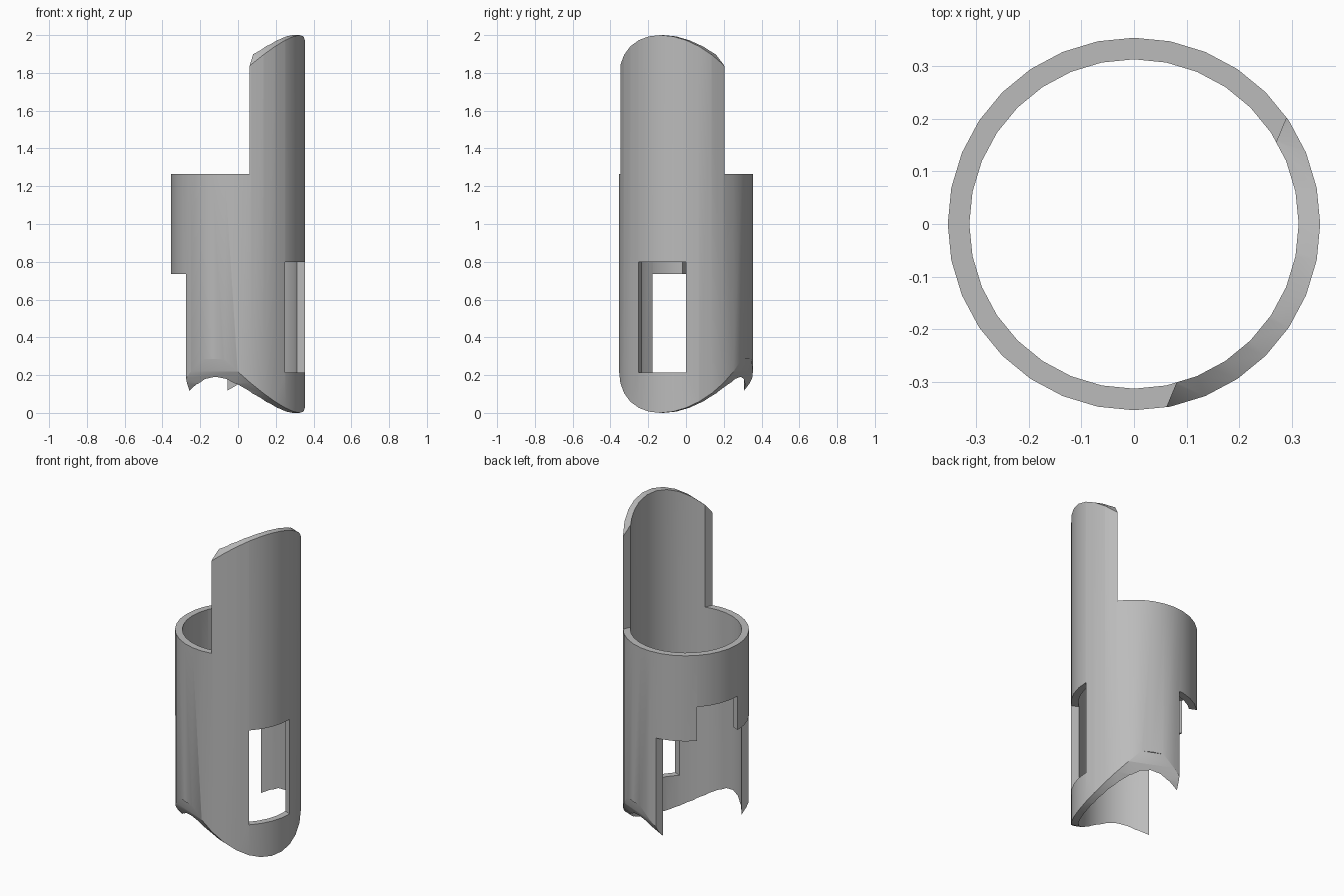
import bpy, bmesh, math
from mathutils import Matrix

cube = bpy.data.objects.get("Cube")
if cube:
    bpy.data.objects.remove(cube, do_unlink=True)

OUTER, INNER, SEGMENTS, HEIGHT = 0.354, 0.313, 32, 2.0
TURN = math.radians(-22.5)      # the tab faces this way

grey = bpy.data.materials.new("plain grey")
grey.use_nodes = True
colour = (0.5, 0.5, 0.5, 1)
grey.diffuse_color = colour
grey.node_tree.nodes["Principled BSDF"].inputs["Base Color"].default_value = colour


def make_object(name, bm):
    bmesh.ops.recalc_face_normals(bm, faces=bm.faces)
    mesh = bpy.data.meshes.new(name)
    bm.to_mesh(mesh)
    bm.free()
    obj = bpy.data.objects.new(name, mesh)
    bpy.context.collection.objects.link(obj)
    return obj


def prism(name, points, direction):
    """Extrude a closed outline along a direction."""
    bm = bmesh.new()
    face = bm.faces.new([bm.verts.new(p) for p in points])
    result = bmesh.ops.extrude_face_region(bm, geom=[face], use_keep_orig=True)
    verts = [v for v in result["geom"] if isinstance(v, bmesh.types.BMVert)]
    bmesh.ops.translate(bm, verts=verts, vec=direction)
    return make_object(name, bm)


def box(name, x0, x1, half_width, z0, z1):
    outline = [(x0, -half_width, z0), (x1, -half_width, z0),
               (x1, half_width, z0), (x0, half_width, z0)]
    return prism(name, outline, (0, 0, z1 - z0))


def ring_points(radius, z):
    steps = [math.tau * i / SEGMENTS for i in range(SEGMENTS)]
    return [(radius * math.cos(a), radius * math.sin(a), z) for a in steps]


def cut(target, cutter, operation="DIFFERENCE"):
    bpy.context.view_layer.objects.active = target
    mod = target.modifiers.new("cut", "BOOLEAN")
    mod.operation = operation
    mod.solver = "EXACT"
    mod.object = cutter
    bpy.ops.object.modifier_apply(modifier=mod.name)
    bpy.data.objects.remove(cutter, do_unlink=True)


# Tube body with a round bore
sleeve = prism("slotted_sleeve", ring_points(OUTER, -0.1), (0, 0, HEIGHT + 0.2))
cut(sleeve, prism("bore", ring_points(INNER, -0.2), (0, 0, HEIGHT + 0.4)))

# Rounded top and bottom, with short level shoulders at the sides
ROUND = 0.355
arc = [math.radians(11.25 * i) for i in range(-7, 8)]
bottom = [(ROUND * math.sin(a), ROUND * (1 - math.cos(a))) for a in arc]
bottom = [(-0.5, bottom[0][1])] + bottom + [(0.5, bottom[-1][1])]
outline = bottom + [(w, HEIGHT - z) for w, z in reversed(bottom)]
cut(sleeve, prism("rounded_profile", [(-1, w, z) for w, z in outline], (2, 0, 0)),
    "INTERSECT")

# Tall tab left standing above the rim
cut(sleeve, box("tab_relief", -1, 0.19, 1, 1.265, 3))
# Lower rear opening and the narrower notch above it
cut(sleeve, box("rear_opening", -1, -0.17, 1, -1, 0.735))
cut(sleeve, box("rear_notch", -1, -0.1, 0.136, 0.5, 0.945))
# Front window
cut(sleeve, box("window", 0.1, 1, 0.136, 0.215, 0.80))

sleeve.data.transform(Matrix.Rotation(TURN, 4, "Z"))
sleeve.data.materials.clear()
sleeve.data.materials.append(grey)
for poly in sleeve.data.polygons:
    poly.material_index = 0

bpy.ops.object.select_all(action="DESELECT")
sleeve.select_set(True)
bpy.context.view_layer.objects.active = sleeve
bpy.ops.object.shade_smooth_by_angle(angle=math.radians(25))
